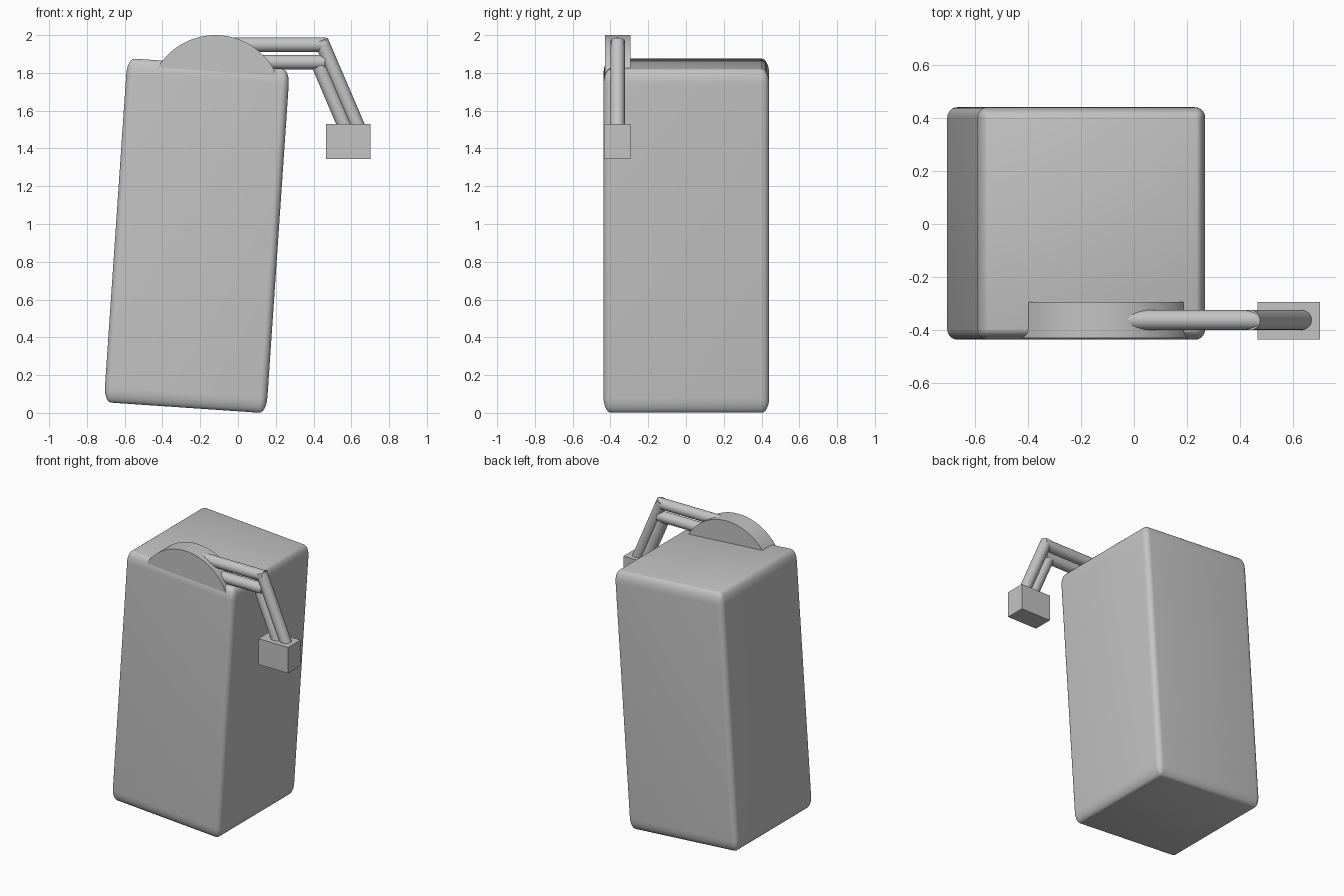
import bpy, math
from mathutils import Vector

if "Cube" in bpy.data.objects:
    bpy.data.objects.remove(bpy.data.objects["Cube"], do_unlink=True)

GREY = (0.55, 0.55, 0.55, 1)
mat = bpy.data.materials.new("plain grey")
mat.use_nodes = True
mat.diffuse_color = GREY
mat.node_tree.nodes["Principled BSDF"].inputs["Base Color"].default_value = GREY


def finish(name, smooth=True):
    ob = bpy.context.object
    ob.name = name
    ob.data.materials.append(mat)
    if smooth:
        bpy.ops.object.shade_smooth_by_angle(angle=math.radians(35))
    return ob


def box(name, centre, size, bevel=0, tilt=0):
    bpy.ops.mesh.primitive_cube_add(size=1, location=centre, rotation=(0, tilt, 0))
    ob = bpy.context.object
    ob.scale = size          # the bevel stretches along with the box
    if bevel:
        mod = ob.modifiers.new("rounded edges", "BEVEL")
        mod.width = bevel
        mod.segments = 6
        bpy.ops.object.modifier_apply(modifier=mod.name)
    return finish(name, bevel > 0)


def rod(name, start, end, radius, sides=32):
    a, b = Vector(start), Vector(end)
    bpy.ops.mesh.primitive_cylinder_add(vertices=sides, radius=radius,
                                        depth=(b - a).length, location=(a + b) / 2)
    bpy.context.object.rotation_euler = (b - a).to_track_quat("Z", "Y").to_euler()
    return finish(name)


# Leaning body with rounded edges
box("body", (-0.218, 0.002, 0.938), (0.862, 0.877, 1.825), 0.045, math.radians(3.9))

# Shoulder disc set into the top front edge
rod("shoulder_disc", (-0.12, -0.43, 1.645), (-0.12, -0.295, 1.645), 0.355, 128)

# Paired arm rods: upper arm level, forearm sloping down to the hand
Y, R = -0.362, 0.038
rod("upper_arm_top", (-0.1, Y, 1.949), (0.465, Y, 1.949), R)
rod("upper_arm_bottom", (-0.1, Y, 1.857), (0.46, Y, 1.857), R)
rod("forearm_outer", (0.44, Y, 1.97), (0.65, Y, 1.48), R)
rod("forearm_inner", (0.43, Y, 1.835), (0.582, Y, 1.48), R)

# Block hand
box("hand", (0.584, -0.365, 1.437), (0.236, 0.14, 0.185))
